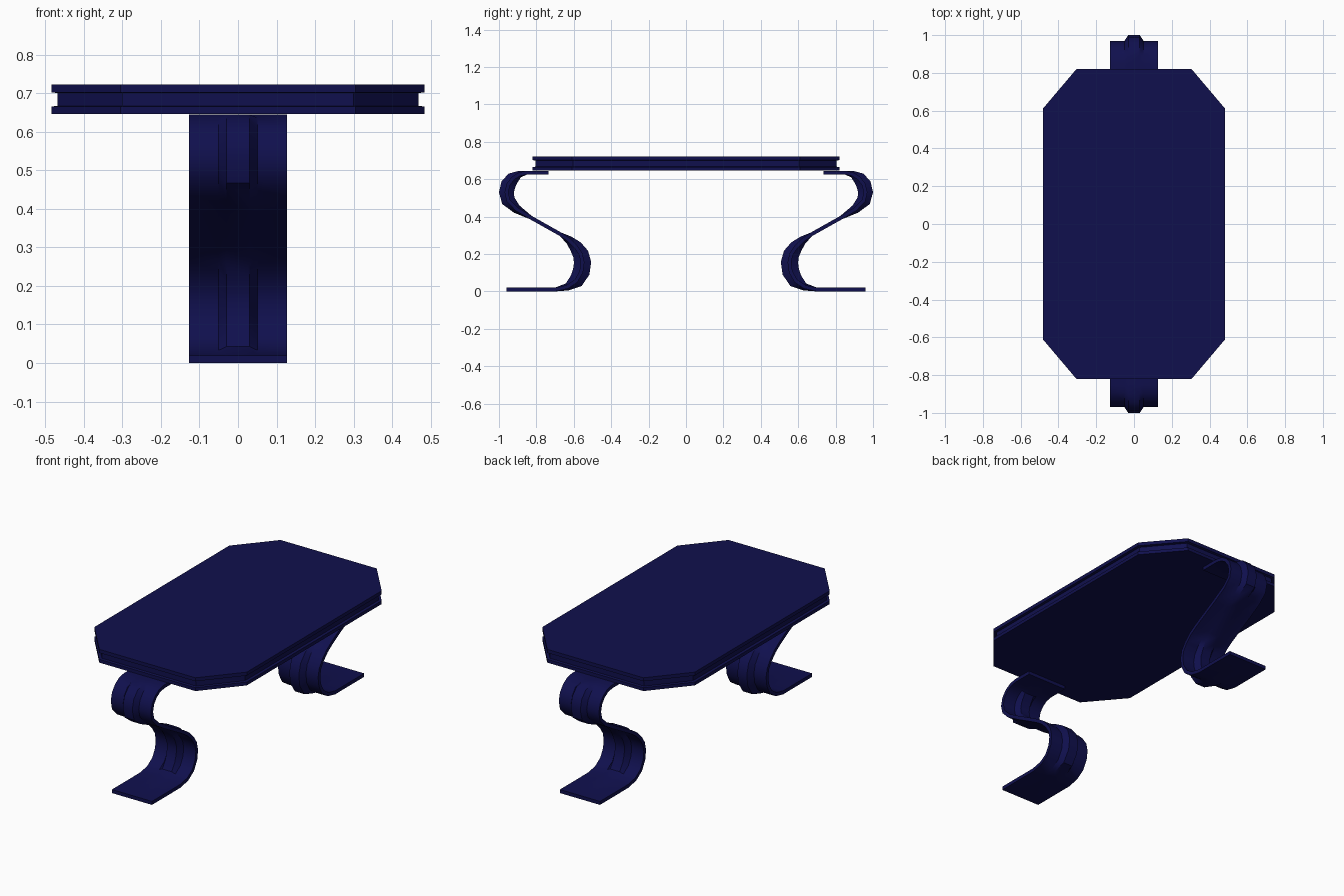
import bpy, bmesh, math
from mathutils import Vector

cube = bpy.data.objects.get("Cube")
if cube:
    bpy.data.objects.remove(cube, do_unlink=True)

navy = bpy.data.materials.new("dark navy")
navy.use_nodes = True
COLOR = (0.005, 0.005, 0.075, 1)
navy.diffuse_color = COLOR
navy.node_tree.nodes["Principled BSDF"].inputs["Base Color"].default_value = COLOR


def loft(name, rings):
    """Join closed rings of points with quads and cap both ends."""
    bm = bmesh.new()
    loops = [[bm.verts.new(p) for p in ring] for ring in rings]
    n = len(loops[0])
    for a, b in zip(loops, loops[1:]):
        for i in range(n):
            j = (i + 1) % n
            bm.faces.new((a[i], a[j], b[j], b[i]))
    bm.faces.new(loops[0])
    bm.faces.new(loops[-1])
    bmesh.ops.recalc_face_normals(bm, faces=bm.faces)
    mesh = bpy.data.meshes.new(name)
    bm.to_mesh(mesh)
    bm.free()
    mesh.materials.append(navy)
    obj = bpy.data.objects.new(name, mesh)
    bpy.context.collection.objects.link(obj)
    return obj


# Tabletop: long octagon with a groove around its edge
def octagon(inset, z):
    x, y = 0.483 - inset, 0.82 - inset
    cx, cy = 0.305 - inset * 0.4, 0.61 - inset * 0.4
    quarter = [(x, cy), (cx, y)]
    pts = quarter + [(-a, b) for a, b in reversed(quarter)]
    pts += [(-a, -b) for a, b in pts]
    return [(a, b, z) for a, b in pts]


edge = [(0.0, 0.646), (0.0, 0.665), (0.015, 0.667),
        (0.015, 0.700), (0.0, 0.702), (0.0, 0.722)]
loft("tabletop", [octagon(i, z) for i, z in edge])

# Legs: S-shaped strip with a central rib that swells through each bend
# path points are (y, z, rib height)
path = [(0.735, 0.635, 0), (0.85, 0.635, 0), (0.89, 0.627, 0.008),
        (0.925, 0.605, 0.024), (0.95, 0.572, 0.03), (0.96, 0.53, 0.03),
        (0.95, 0.485, 0.027), (0.905, 0.44, 0.014), (0.83, 0.395, 0),
        (0.67, 0.305, 0), (0.625, 0.275, 0.012), (0.59, 0.24, 0.025),
        (0.563, 0.20, 0.033), (0.553, 0.155, 0.036), (0.56, 0.105, 0.036),
        (0.587, 0.056, 0.03), (0.635, 0.024, 0.01), (0.70, 0.01, 0),
        (0.96, 0.01, 0)]
HALF_WIDTH, HALF_THICK = 0.127, 0.01


def section(k):
    y, z, rib = path[k]
    here = Vector((y, z))
    before = Vector(path[max(k - 1, 0)][:2])
    after = Vector(path[min(k + 1, len(path) - 1)][:2])
    tangent = Vector((0, 0))
    for step in (here - before, after - here):
        if step.length > 0:
            tangent += step.normalized()
    tangent.normalize()
    normal = Vector((-tangent.y, tangent.x))
    high = HALF_THICK + rib
    upper = [(-HALF_WIDTH, HALF_THICK), (-0.05, HALF_THICK), (-0.03, high),
             (0.03, high), (0.05, HALF_THICK), (HALF_WIDTH, HALF_THICK)]
    outline = upper + [(x, -h) for x, h in reversed(upper)]
    return [(x, y + normal.x * h, z + normal.y * h) for x, h in outline]


legs = loft("legs", [section(k) for k in range(len(path))])
mirror = legs.modifiers.new("front and back", 'MIRROR')
mirror.use_axis = (False, True, False)

bpy.ops.object.select_all(action='DESELECT')
legs.select_set(True)
bpy.context.view_layer.objects.active = legs
bpy.ops.object.shade_smooth_by_angle(angle=math.radians(35))
